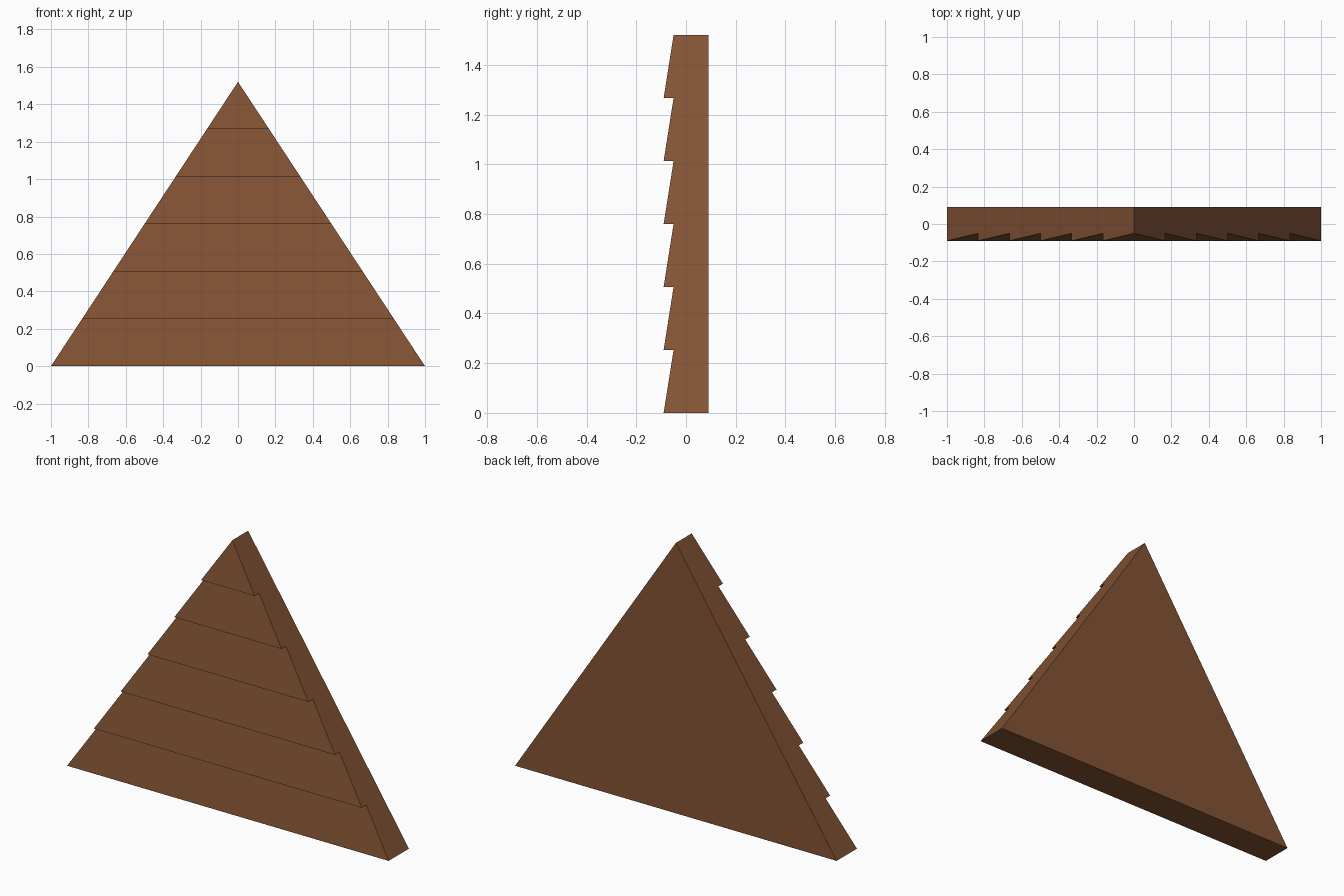
import bpy
import bmesh

HEIGHT = 1.52
ROWS = 6
BACK, LAP, RECESS = 0.09, -0.09, -0.05

cube = bpy.data.objects.get("Cube")
if cube:
    bpy.data.objects.remove(cube, do_unlink=True)

# Brown wood
wood = bpy.data.materials.new("brown_wood")
wood.use_nodes = True
colour = (0.23, 0.088, 0.036, 1)
wood.diffuse_color = colour
wood.node_tree.nodes["Principled BSDF"].inputs["Base Color"].default_value = colour

# Side profile (y, z): overlapping boards in front, flat back
profile = [(BACK, 0)]
for row in range(ROWS):
    profile.append((LAP, HEIGHT * row / ROWS))
    profile.append((RECESS, HEIGHT * (row + 1) / ROWS))
profile.append((BACK, HEIGHT))

# Sweep the profile across a width that narrows to the ridge
bm = bmesh.new()
left, right = [
    [bm.verts.new((side * (1 - z / HEIGHT), y, z)) for y, z in profile]
    for side in (1, -1)
]
bm.faces.new(left)
bm.faces.new(right[::-1])
count = len(profile)
for i in range(count):
    j = (i + 1) % count
    if profile[i][1] == HEIGHT and profile[j][1] == HEIGHT:
        continue  # the ridge is a single edge
    bm.faces.new((left[i], right[i], right[j], left[j]))
bmesh.ops.remove_doubles(bm, verts=bm.verts, dist=0.0001)
bmesh.ops.recalc_face_normals(bm, faces=bm.faces)

mesh = bpy.data.meshes.new("clapboard_gable")
bm.to_mesh(mesh)
bm.free()
mesh.materials.append(wood)
gable = bpy.data.objects.new("clapboard_gable", mesh)
bpy.context.collection.objects.link(gable)
